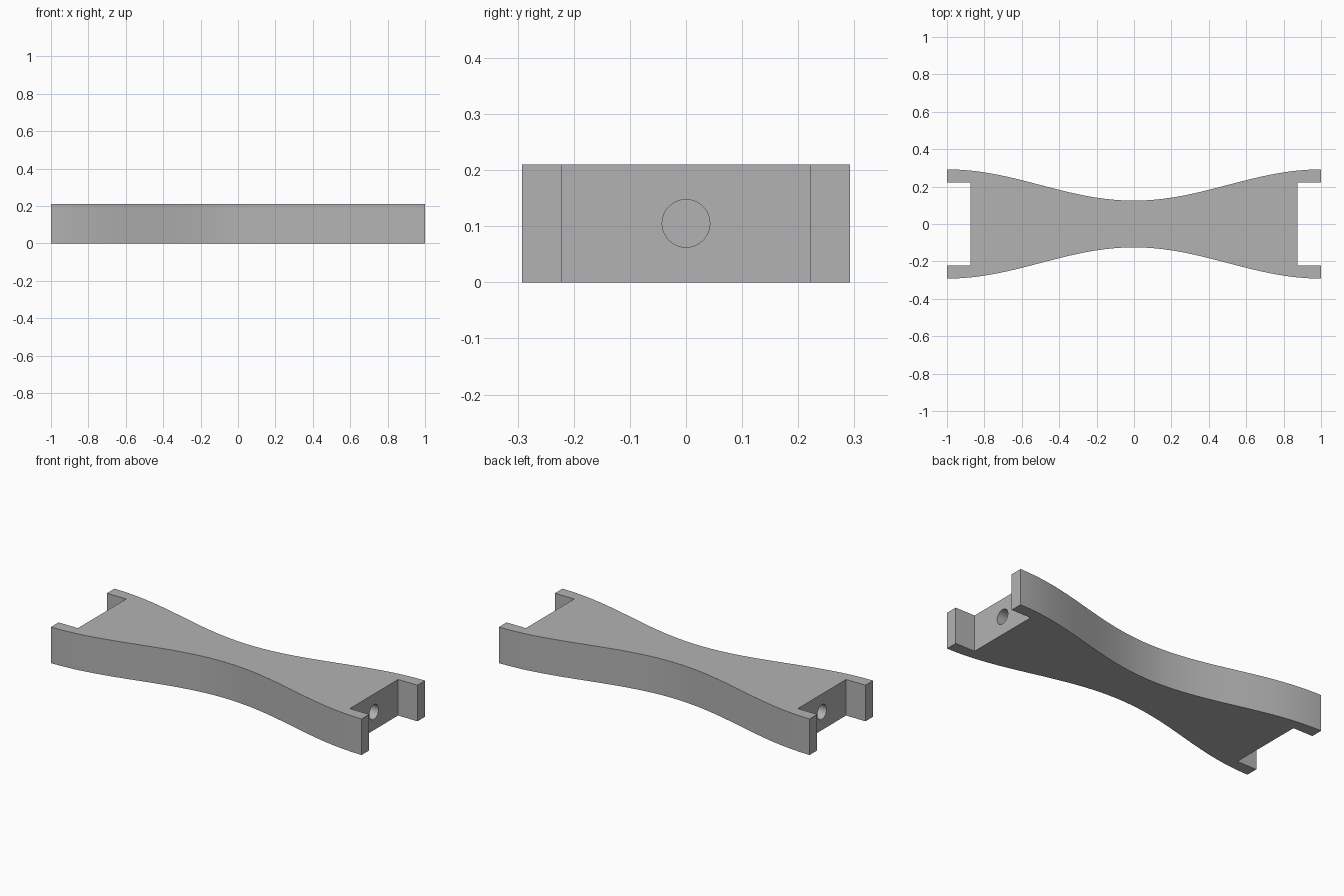
import bpy, bmesh, math

cube = bpy.data.objects.get("Cube")
if cube:
    bpy.data.objects.remove(cube, do_unlink=True)

HEIGHT = 0.21
WAIST, FLARE = 0.125, 0.292      # half widths at the middle and the ends
SLOT_X, SLOT_Y = 0.875, 0.222    # inner face and half width of the end slots
HOLE_R, HOLE_DEPTH = 0.0425, 0.2
STEPS = 64

grey = bpy.data.materials.new("grey")
grey.use_nodes = True
colour = (0.45, 0.45, 0.45, 1)
grey.diffuse_color = colour
grey.node_tree.nodes["Principled BSDF"].inputs["Base Color"].default_value = colour


def half_width(x):
    return (WAIST + FLARE) / 2 - (FLARE - WAIST) / 2 * math.cos(math.pi * x)


# Waisted body outline with a slot in each end
xs = [-1 + 2 * i / STEPS for i in range(STEPS + 1)]
outline = [(x, -half_width(x)) for x in xs]
outline += [(1, -SLOT_Y), (SLOT_X, -SLOT_Y), (SLOT_X, SLOT_Y), (1, SLOT_Y)]
outline += [(x, half_width(x)) for x in reversed(xs)]
outline += [(-1, SLOT_Y), (-SLOT_X, SLOT_Y), (-SLOT_X, -SLOT_Y), (-1, -SLOT_Y)]

bm = bmesh.new()
base = bm.faces.new([bm.verts.new((x, y, 0)) for x, y in outline])
top = bmesh.ops.extrude_face_region(bm, geom=[base])["geom"]
bmesh.ops.translate(bm, vec=(0, 0, HEIGHT),
                    verts=[v for v in top if isinstance(v, bmesh.types.BMVert)])
bmesh.ops.recalc_face_normals(bm, faces=bm.faces)
mesh = bpy.data.meshes.new("waisted_link")
bm.to_mesh(mesh)
bm.free()
mesh.materials.append(grey)
body = bpy.data.objects.new("waisted_link", mesh)
bpy.context.collection.objects.link(body)
bpy.context.view_layer.objects.active = body
body.select_set(True)

# Round blind hole in the inner face of each slot
for side in (-1, 1):
    bpy.ops.mesh.primitive_cylinder_add(
        vertices=48, radius=HOLE_R, depth=2 * HOLE_DEPTH,
        location=(side * SLOT_X, 0, HEIGHT / 2), rotation=(0, math.pi / 2, 0))
    cutter = bpy.context.object
    cutter.name = "hole_cutter"
    cutter.hide_render = True
    cutter.data.materials.append(grey)
    cut = body.modifiers.new("hole", "BOOLEAN")
    cut.operation = "DIFFERENCE"
    cut.solver = "EXACT"
    cut.object = cutter
    bpy.ops.object.select_all(action="DESELECT")
    body.select_set(True)
    bpy.context.view_layer.objects.active = body
    bpy.ops.object.modifier_apply(modifier=cut.name)
    bpy.data.objects.remove(cutter, do_unlink=True)

# Smooth curved sides, crisp edges
bpy.ops.object.shade_smooth_by_angle(angle=math.radians(30))
